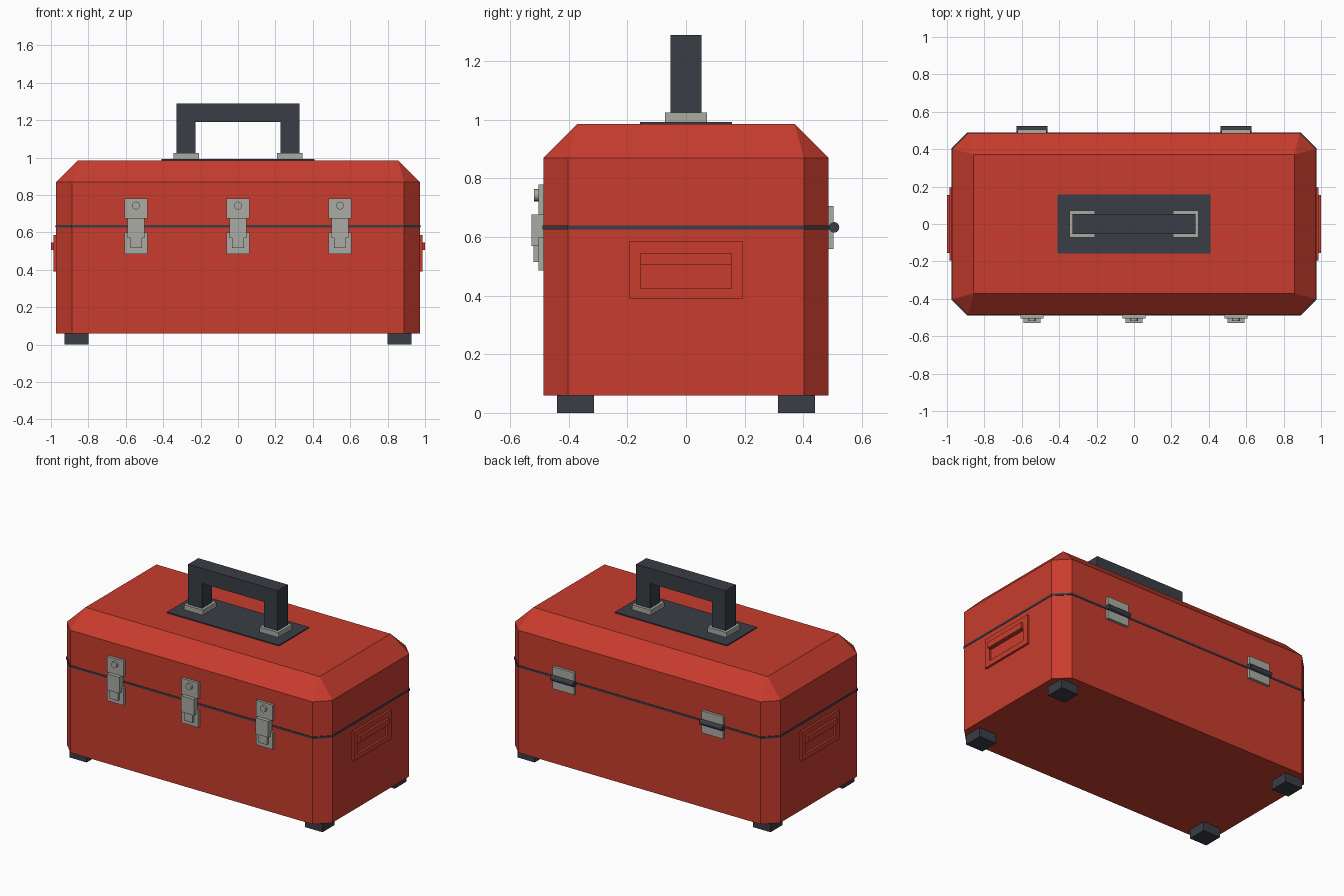
import bpy, bmesh, math

if "Cube" in bpy.data.objects:
    bpy.data.objects.remove(bpy.data.objects["Cube"])


def material(name, color):
    m = bpy.data.materials.new(name)
    m.diffuse_color = (*color, 1)
    m.use_nodes = True
    m.node_tree.nodes["Principled BSDF"].inputs["Base Color"].default_value = m.diffuse_color
    return m


RED = material("red paint", (0.58, 0.046, 0.027))
DARK = material("dark plastic", (0.041, 0.047, 0.060))
METAL = material("grey metal", (0.40, 0.41, 0.37))


def finish(name, bm, mat):
    bmesh.ops.recalc_face_normals(bm, faces=bm.faces)
    mesh = bpy.data.meshes.new(name)
    bm.to_mesh(mesh)
    bm.free()
    mesh.materials.append(mat)
    ob = bpy.data.objects.new(name, mesh)
    bpy.context.collection.objects.link(ob)
    return ob


def box(name, x, y, z, mat):
    """Box from (min, max) ranges on each axis."""
    bm = bmesh.new()
    bmesh.ops.create_cube(bm, size=1)
    for v in bm.verts:
        v.co = [r[0] if c < 0 else r[1] for c, r in zip(v.co, (x, y, z))]
    return finish(name, bm, mat)


def cylinder(name, loc, r, depth, axis, mat, sides=16):
    rot = (0, math.pi / 2, 0) if axis == "x" else (math.pi / 2, 0, 0)
    bpy.ops.mesh.primitive_cylinder_add(vertices=sides, radius=r, depth=depth,
                                        location=loc, rotation=rot)
    ob = bpy.context.object
    ob.name = name
    ob.data.materials.append(mat)
    bpy.ops.object.shade_smooth_by_angle()
    return ob


W, D, C = 0.972, 0.487, 0.085     # half width, half depth, corner cut


def octagon(grow=0.0):
    w, d = W + grow, D + grow
    return [(w - C, -d), (w, C - d), (w, d - C), (w - C, d),
            (C - w, d), (-w, d - C), (-w, C - d), (C - w, -d)]


def prism(name, z0, z1, mat, grow=0.0, top=None):
    """Cut-corner prism, optionally closed by a sloped roof (half x, half y, z)."""
    bm = bmesh.new()
    lo = [bm.verts.new((x, y, z0)) for x, y in octagon(grow)]
    hi = [bm.verts.new((x, y, z1)) for x, y in octagon(grow)]
    bm.faces.new(lo)
    for i in range(8):
        j = (i + 1) % 8
        bm.faces.new((lo[i], lo[j], hi[j], hi[i]))
    if top:
        tx, ty, tz = top
        q = [bm.verts.new((sx * tx, sy * ty, tz))
             for sx, sy in ((1, -1), (1, 1), (-1, 1), (-1, -1))]
        for k in range(4):
            a, b, n = hi[2 * k], hi[2 * k + 1], hi[(2 * k + 2) % 8]
            bm.faces.new((a, b, q[k]))                      # corner triangle
            bm.faces.new((b, n, q[(k + 1) % 4], q[k]))      # long slope
        bm.faces.new(q)
    else:
        bm.faces.new(hi)
    return finish(name, bm, mat)


# Case
prism("case_body", 0.06, 0.63, RED)
prism("case_lid", 0.63, 0.87, RED, top=(0.857, 0.371, 0.985))
prism("lid_seam", 0.626, 0.639, DARK, grow=0.003)

# Feet
for sx in (-1, 1):
    for sy in (-1, 1):
        box("foot", sorted((sx * 0.80, sx * 0.927)),
            sorted((sy * 0.314, sy * 0.44)), (0, 0.062), DARK)

# Carrying handle: arch profile extruded through its depth
box("handle_plate", (-0.41, 0.41), (-0.157, 0.157), (0.98, 0.992), DARK)
arch = [(-0.328, 1.0), (-0.328, 1.29), (0.328, 1.29), (0.328, 1.0),
        (0.226, 1.0), (0.226, 1.19), (-0.226, 1.19), (-0.226, 1.0)]
bm = bmesh.new()
face = bm.faces.new([bm.verts.new((x, -0.053, z)) for x, z in arch])
ext = bmesh.ops.extrude_face_region(bm, geom=[face])["geom"]
bmesh.ops.translate(bm, vec=(0, 0.106, 0),
                    verts=[g for g in ext if isinstance(g, bmesh.types.BMVert)])
finish("handle", bm, DARK)
for s in (-1, 1):
    box("handle_bracket", sorted((s * 0.208, s * 0.345)), (-0.071, 0.071),
        (0.99, 1.025), METAL)

# Front latches
for x in (-0.545, 0, 0.545):
    def part(name, half, y, z):
        box(name, (x - half, x + half), (y, -0.48), z, METAL)
    part("latch_upper_plate", 0.061, -0.504, (0.675, 0.78))
    part("latch_lower_plate", 0.061, -0.504, (0.485, 0.598))
    part("latch_lever", 0.046, -0.528, (0.57, 0.677))
    part("latch_tongue", 0.031, -0.521, (0.515, 0.572))
    cylinder("latch_rivet", (x, -0.507, 0.743), 0.021, 0.024, "y", METAL)

# Rear hinges
for x in (-0.545, 0.545):
    box("hinge_plate", (x - 0.078, x + 0.078), (0.48, 0.504), (0.56, 0.706), METAL)
    cylinder("hinge_barrel", (x, 0.505, 0.633), 0.018, 0.166, "x", DARK)

# Recessed side grips: four frame bars and a projecting lip
for s in (-1, 1):
    def grip(name, out, y, z):
        box(name, sorted((s * 0.965, s * out)), y, z, RED)
    grip("grip_frame_bottom", 0.986, (-0.195, 0.195), (0.39, 0.425))
    grip("grip_frame_top", 0.986, (-0.195, 0.195), (0.545, 0.585))
    grip("grip_frame_side", 0.986, (-0.195, -0.155), (0.425, 0.545))
    grip("grip_frame_side", 0.986, (0.155, 0.195), (0.425, 0.545))
    grip("grip_lip", 1.0, (-0.155, 0.155), (0.505, 0.545))
